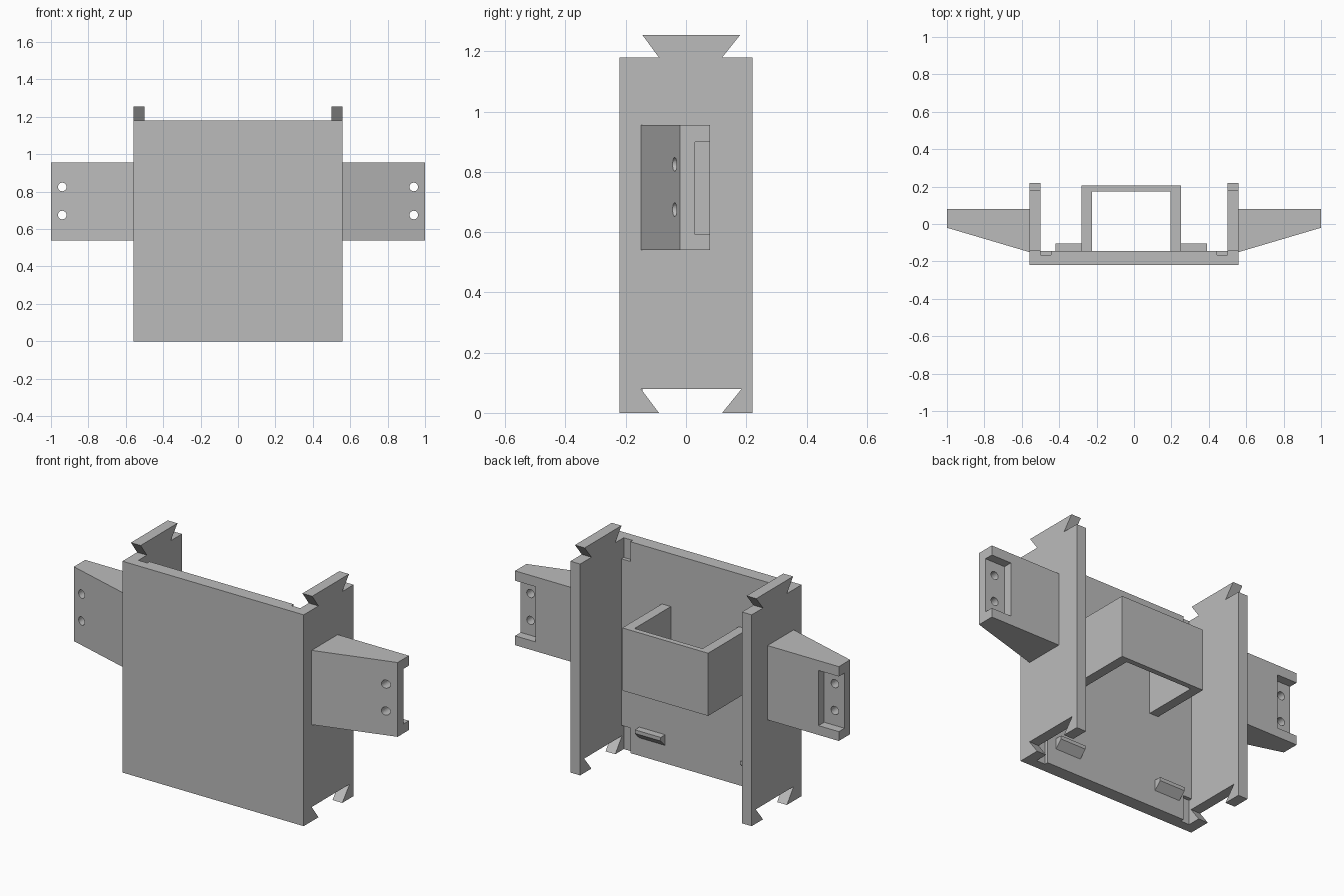
import bpy, bmesh, math
from mathutils import Vector

cube = bpy.data.objects.get("Cube")
if cube:
    bpy.data.objects.remove(cube, do_unlink=True)

grey = bpy.data.materials.new("light_grey")
grey.use_nodes = True
colour = (0.5, 0.5, 0.5, 1)
grey.diffuse_color = colour
grey.node_tree.nodes["Principled BSDF"].inputs["Base Color"].default_value = colour


def prism(name, profile, axis, lo, hi):
    """Extrude a 2D profile along an axis; the profile uses the other two axes in order."""
    bm = bmesh.new()

    def point(p, depth):
        v = list(p)
        v.insert("xyz".index(axis), depth)
        return bm.verts.new(v)

    face = bm.faces.new([point(p, lo) for p in profile])
    ext = bmesh.ops.extrude_face_region(bm, geom=[face])
    move = Vector([(hi - lo) * (a == axis) for a in "xyz"])
    verts = [g for g in ext["geom"] if isinstance(g, bmesh.types.BMVert)]
    bmesh.ops.translate(bm, verts=verts, vec=move)
    bmesh.ops.recalc_face_normals(bm, faces=bm.faces)
    mesh = bpy.data.meshes.new(name)
    bm.to_mesh(mesh)
    bm.free()
    mesh.materials.append(grey)
    obj = bpy.data.objects.new(name, mesh)
    bpy.context.collection.objects.link(obj)
    return obj


def box(name, x, y, z):
    x = sorted(x)
    return prism(name, [(x[0], y[0]), (x[1], y[0]), (x[1], y[1]), (x[0], y[1])], "z", *z)


def cut(obj, cutters):
    """Subtract the cutters, bake the result and remove them."""
    for c in cutters:
        c.hide_render = True
        mod = obj.modifiers.new("cut", "BOOLEAN")
        mod.operation, mod.solver, mod.object = "DIFFERENCE", "EXACT", c
    deps = bpy.context.evaluated_depsgraph_get()
    mesh = bpy.data.meshes.new_from_object(obj.evaluated_get(deps))
    obj.modifiers.clear()
    obj.data = mesh
    for c in cutters:
        bpy.data.objects.remove(c, do_unlink=True)


# Front plate with shallow corner grooves at top and bottom
plate = box("front_plate", (-0.5, 0.5), (-0.22, -0.145), (0, 1.18))
grooves = [box("groove_cutter", (s * 0.445, s * 0.52), (-0.165, -0.1), z)
           for s in (-1, 1) for z in ((-0.1, 0.14), (1.07, 1.3))]
cut(plate, grooves)

# Side wall outline: dovetail socket below, dovetail tongue above
wall = [(-0.22, 0), (-0.09, 0), (-0.15, 0.08), (0.185, 0.08), (0.12, 0), (0.22, 0),
        (0.22, 1.18), (0.12, 1.18), (0.18, 1.255), (-0.145, 1.255), (-0.09, 1.18), (-0.22, 1.18)]

for s, side in ((1, "left"), (-1, "right")):
    prism(side + "_wall", wall, "x", s * 0.5, s * 0.56)

    # Tapered ear with an end recess and two screw holes
    ear = prism(side + "_ear", [(s * 0.56, -0.15), (s, -0.02), (s, 0.08), (s * 0.56, 0.08)],
                "z", 0.54, 0.955)
    cutters = [box("recess_cutter", (s * 0.875, s * 1.1), (0.03, 0.2), (0.592, 0.9))]
    for z in (0.675, 0.825):
        ring = [(s * 0.94 + 0.023 * math.cos(a), z + 0.023 * math.sin(a))
                for a in (math.tau * i / 24 for i in range(24))]
        cutters.append(prism("hole_cutter", ring, "y", -0.3, 0.15))
    cut(ear, cutters)

    # Small undercut catch on the back of the plate
    catch = [(-0.145, 0.1), (-0.105, 0.14), (-0.105, 0.16), (-0.145, 0.16)]
    middle = s * 0.325 - 0.015
    prism(side + "_catch", catch, "x", middle - 0.08, middle + 0.08)

# Open sleeve behind the plate
sleeve = [(-0.28, -0.145), (-0.28, 0.205), (0.25, 0.205), (0.25, -0.145),
          (0.195, -0.145), (0.195, 0.175), (-0.225, 0.175), (-0.225, -0.145)]
prism("rear_sleeve", sleeve, "z", 0.535, 0.885)
